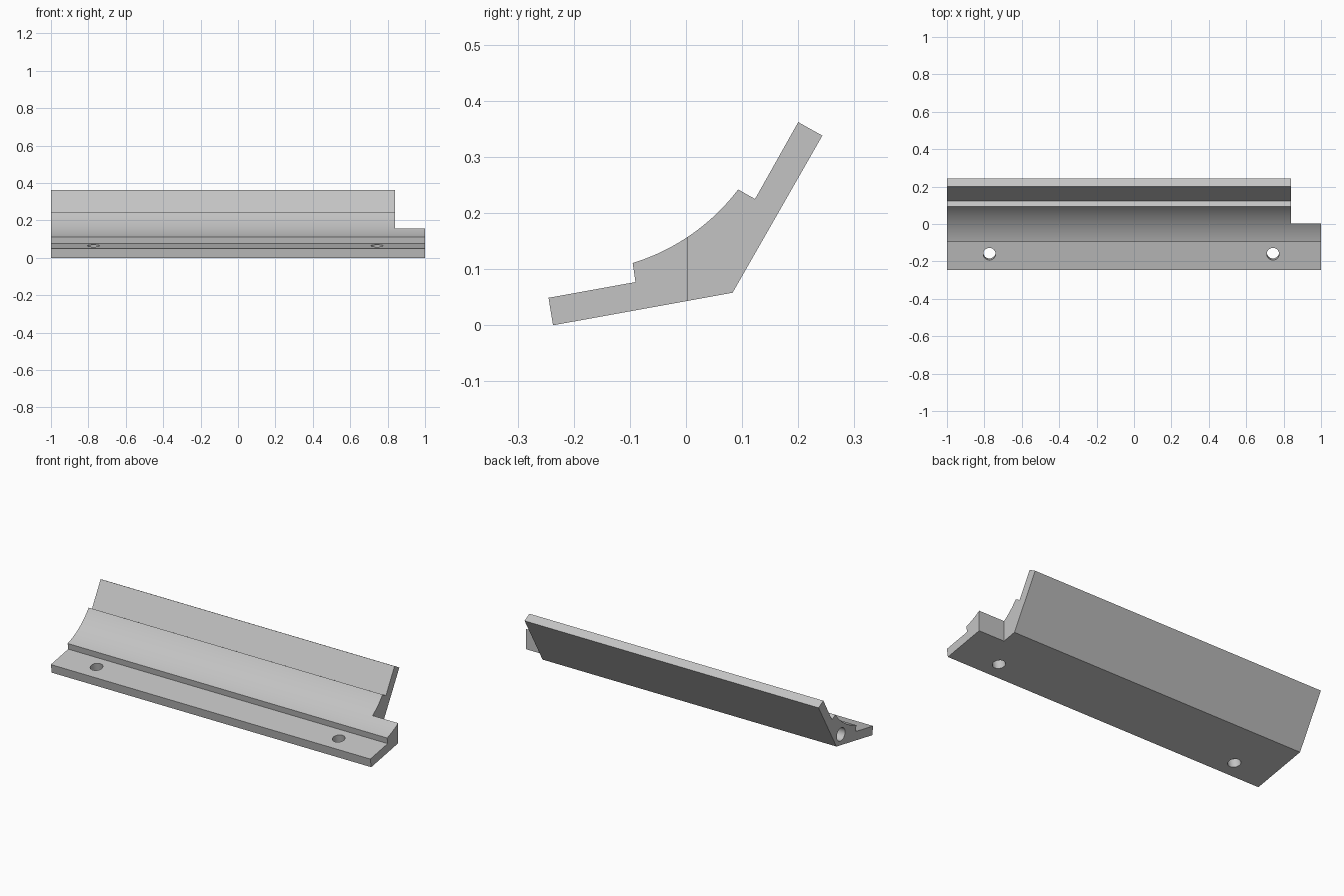
import bpy
import bmesh
import math
from mathutils import Vector, Matrix

cube = bpy.data.objects.get("Cube")
if cube:
    bpy.data.objects.remove(cube, do_unlink=True)

grey = bpy.data.materials.new("plain grey")
grey.use_nodes = True
colour = (0.55, 0.55, 0.55, 1)
grey.diffuse_color = colour
grey.node_tree.nodes["Principled BSDF"].inputs["Base Color"].default_value = colour


def add_object(name, bm):
    bmesh.ops.recalc_face_normals(bm, faces=bm.faces)
    mesh = bpy.data.meshes.new(name)
    bm.to_mesh(mesh)
    bm.free()
    mesh.materials.append(grey)
    obj = bpy.data.objects.new(name, mesh)
    bpy.context.collection.objects.link(obj)
    return obj


def arc(start, end, sag, steps):
    """Points on a hollow arc that dips below its chord by sag."""
    a, b = Vector(start), Vector(end)
    chord = b - a
    radius = chord.length ** 2 / (8 * sag) + sag / 2
    up = Vector((-chord.y, chord.x)).normalized()
    centre = (a + b) / 2 + up * (radius - sag)
    half = math.asin(chord.length / 2 / radius)
    along = chord.normalized()
    angles = [half * (2 * i / steps - 1) for i in range(steps + 1)]
    return [centre + radius * (along * math.sin(t) - up * math.cos(t)) for t in angles]


def cut(target, cutter):
    cutter.hide_render = True
    mod = target.modifiers.new("cut", 'BOOLEAN')
    mod.operation = 'DIFFERENCE'
    mod.solver = 'EXACT'
    mod.object = cutter
    bpy.context.view_layer.objects.active = target
    bpy.ops.object.modifier_apply(modifier=mod.name)
    bpy.data.objects.remove(cutter, do_unlink=True)


def drill(target, radius, depth, matrix):
    bm = bmesh.new()
    bmesh.ops.create_cone(bm, cap_ends=True, segments=32, radius1=radius,
                          radius2=radius, depth=depth, matrix=matrix)
    cut(target, add_object("drill", bm))


# Angled rail: cross-section in y, z swept along x
profile = [(-0.237, 0), (0.083, 0.058), (0.243, 0.338), (0.2, 0.362), (0.123, 0.225)]
profile += reversed(arc((-0.095, 0.111), (0.093, 0.242), 0.018, 20))
profile += [(-0.09, 0.077), (-0.245, 0.049)]
bm = bmesh.new()
end = bm.faces.new([bm.verts.new((-1, y, z)) for y, z in profile])
swept = bmesh.ops.extrude_face_region(bm, geom=[end])
bmesh.ops.translate(bm, vec=(2, 0, 0),
                    verts=[v for v in swept["geom"] if isinstance(v, bmesh.types.BMVert)])
rail = add_object("angled_rail", bm)

# End notch behind the middle of the rail
bm = bmesh.new()
bmesh.ops.create_cube(bm, size=1, matrix=Matrix.Translation((1.34, 0.503, 0.2)))
cut(rail, add_object("notch", bm))

# Screw holes square to the sloping flange
for x in (-0.773, 0.743):
    drill(rail, 0.033, 0.2, Matrix.Translation((x, -0.156, 0.04))
          @ Matrix.Rotation(math.radians(10.3), 4, 'X'))

# Blind bore in the full end
drill(rail, 0.037, 0.5, Matrix.Translation((-1, 0.043, 0.112))
      @ Matrix.Rotation(math.radians(90), 4, 'Y'))

bpy.ops.object.select_all(action='DESELECT')
rail.select_set(True)
bpy.context.view_layer.objects.active = rail
bpy.ops.object.shade_smooth_by_angle(angle=math.radians(25))
